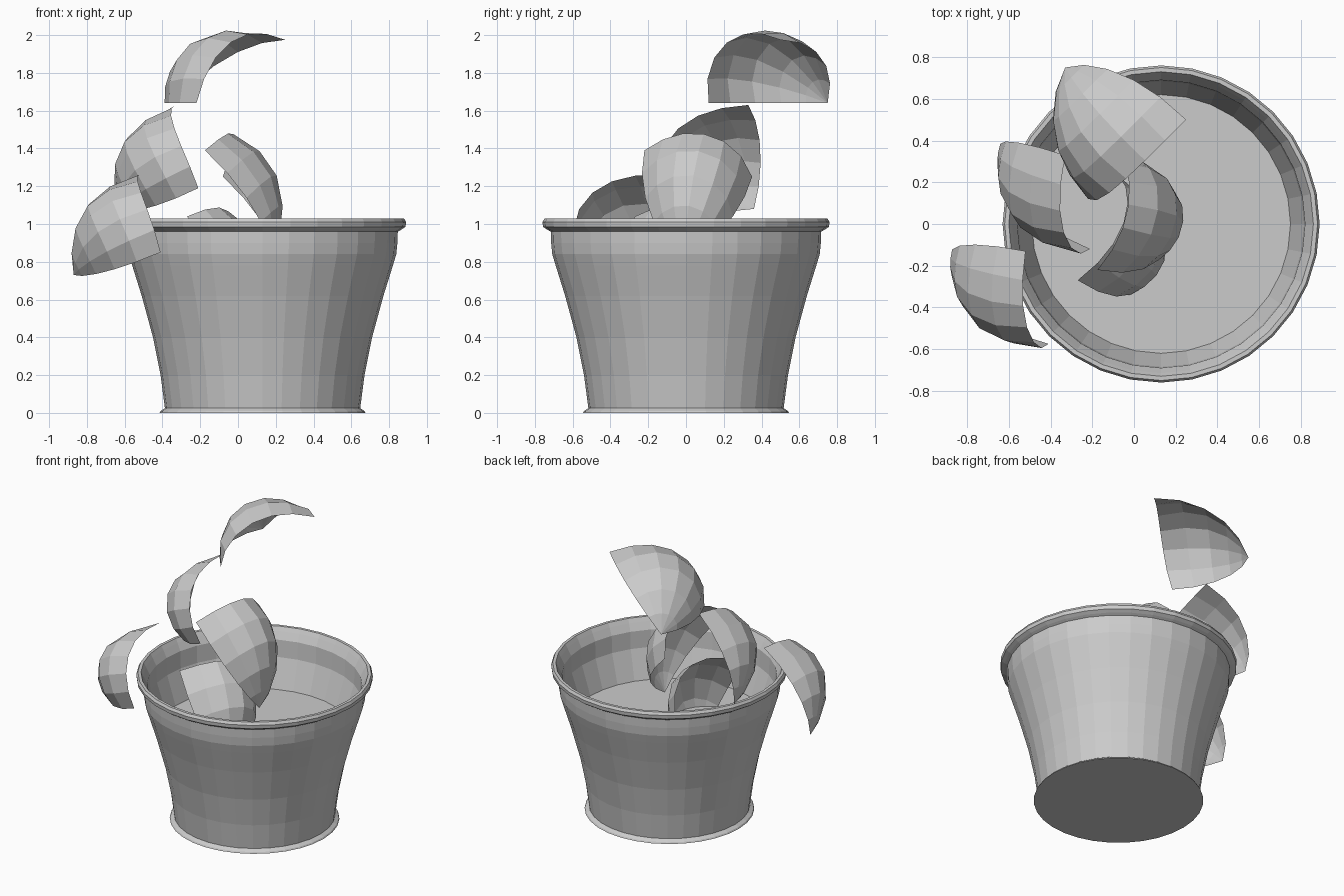
import bpy, bmesh
from math import sin, cos, pi, radians
from mathutils import Vector, Matrix

if "Cube" in bpy.data.objects:
    bpy.data.objects.remove(bpy.data.objects["Cube"])

clay = bpy.data.materials.new("light_grey")
clay.use_nodes = True
grey = (0.6, 0.6, 0.6, 1)
clay.diffuse_color = grey
clay.node_tree.nodes["Principled BSDF"].inputs["Base Color"].default_value = grey


def finish(bm, name):
    mesh = bpy.data.meshes.new(name)
    bm.to_mesh(mesh)
    bm.free()
    mesh.materials.append(clay)
    obj = bpy.data.objects.new(name, mesh)
    bpy.context.collection.objects.link(obj)
    return obj


def bridge(bm, lower, upper, closed):
    count = len(lower)
    for i in range(count if closed else count - 1):
        j = (i + 1) % count
        bm.faces.new((lower[i], lower[j], upper[j], upper[i]))


# Pot: outer wall, rolled rim, inner wall and raised floor in one lathe
SIDES = 32
profile = [(0.545, 0), (0.54, 0.01), (0.517, 0.025), (0.54, 0.2), (0.58, 0.4),
           (0.64, 0.62), (0.69, 0.78), (0.708, 0.84), (0.714, 0.9), (0.716, 0.96),
           (0.735, 0.97), (0.757, 0.985), (0.76, 1.01), (0.75, 1.028),
           (0.73, 1.028), (0.715, 1.0), (0.69, 0.95), (0.685, 0.83),
           (0.62, 0.63)]
bm = bmesh.new()
rings = []
for r, z in profile:
    rings.append([bm.verts.new((0.13 + r * cos(2 * pi * i / SIDES),
                                r * sin(2 * pi * i / SIDES), z))
                  for i in range(SIDES)])
for lower, upper in zip(rings, rings[1:]):
    bridge(bm, lower, upper, True)
bm.faces.new(rings[0][::-1])
bm.faces.new(rings[-1])
finish(bm, "pot")


# Shell pieces: one bulging wedge of a pointed half egg, fitted to its three corners
LENGTH, RADIUS, WEDGE = 0.585, 0.36, radians(125)
STEPS, WEDGES = 5, 6


def shell_point(v, u):
    t = v * pi / 2
    reach = LENGTH * (1 - 0.11 * (1 - u) ** 4)
    along = reach * (0.7 * (1 - cos(t)) + 0.3 * v)
    bulge = 1 + 0.22 * sin(pi * u) * sin(2 * t)
    r = (RADIUS + 0.045 * u ** 6) * sin(t) * bulge
    return Vector((along, r * cos(u * WEDGE), -r * sin(u * WEDGE)))


def corner_frame(a, b):
    return Matrix((a, b, a.cross(b).normalized())).transposed()


def shell(name, tip, low, high):
    tip, low, high = Vector(tip), Vector(low), Vector(high)
    base = corner_frame(shell_point(1, 0), shell_point(1, 1))
    fit = corner_frame(low - tip, high - tip) @ base.inverted()
    bm = bmesh.new()
    pole = bm.verts.new(tip)
    rows = []
    for k in range(1, STEPS + 1):
        rows.append([bm.verts.new(tip + fit @ shell_point(k / STEPS, i / WEDGES))
                     for i in range(WEDGES + 1)])
    for a, b in zip(rows[0], rows[0][1:]):
        bm.faces.new((pole, b, a))
    for lower, upper in zip(rows, rows[1:]):
        bridge(bm, upper, lower, False)
    bmesh.ops.recalc_face_normals(bm, faces=bm.faces)
    finish(bm, name)


shell("shell_top", (-0.33, 0.75, 1.64), (-0.22, 0.12, 1.64), (0.25, 0.5, 1.975))
shell("shell_upper", (-0.63, 0.36, 1.08), (-0.21, -0.12, 1.19), (-0.33, 0.33, 1.63))
shell("shell_outer", (-0.87, -0.15, 0.73), (-0.41, -0.575, 0.85), (-0.52, -0.13, 1.26))
shell("shell_middle", (0.18, -0.02, 0.8), (-0.08, 0.35, 1.25), (-0.175, -0.22, 1.39))
shell("shell_inner", (0.05, -0.235, 0.4), (-0.075, 0.23, 0.81), (-0.27, -0.27, 1.04))
